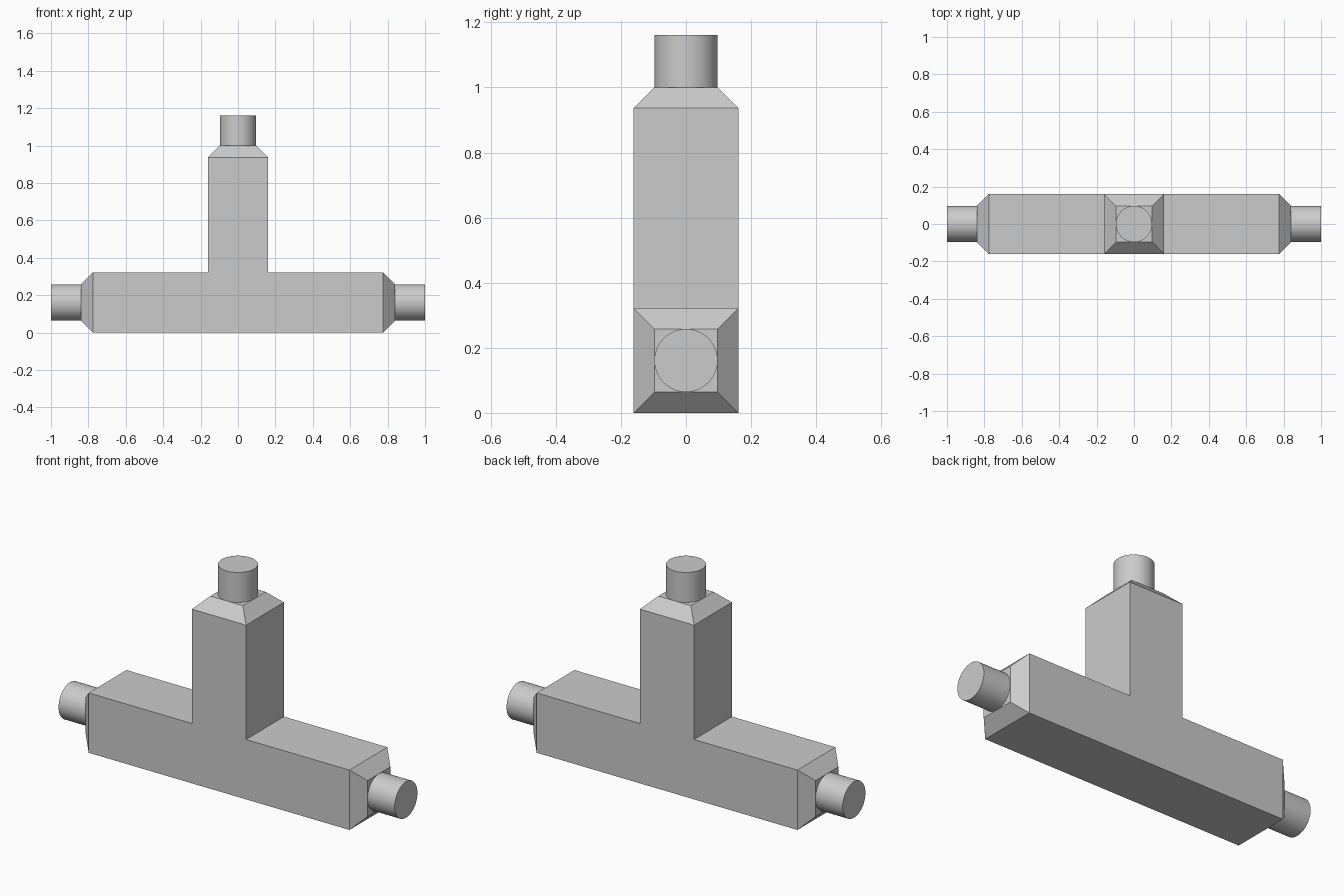
import bpy
import bmesh
import math
from mathutils import Matrix, Vector

cube = bpy.data.objects.get("Cube")
if cube:
    bpy.data.objects.remove(cube, do_unlink=True)

HALF = 0.161       # half width of the square body, and height of its axis
SHOULDER = 0.776   # distance from the hub to the start of the taper
NECK = 0.839       # distance from the hub to the end of the taper
TIP = 1.0          # distance from the hub to the end of a stub
RADIUS = 0.097     # stub radius, and half width of the taper's end
HUB = Vector((0, 0, HALF))
ARMS = {"left": Vector((1, 0, 0)), "right": Vector((-1, 0, 0)), "top": Vector((0, 0, 1))}

grey = bpy.data.materials.new("light grey")
grey.use_nodes = True
grey.diffuse_color = (0.6, 0.6, 0.6, 1)
grey.node_tree.nodes["Principled BSDF"].inputs["Base Color"].default_value = (0.6, 0.6, 0.6, 1)


def add_object(name, bm):
    mesh = bpy.data.meshes.new(name)
    bm.to_mesh(mesh)
    bm.free()
    mesh.materials.append(grey)
    obj = bpy.data.objects.new(name, mesh)
    bpy.context.collection.objects.link(obj)
    return obj


def extrude_to(bm, face, axis, distance, scale=1.0):
    """Extrude a face along its arm to a distance, scaling its outline."""
    new = bmesh.ops.extrude_discrete_faces(bm, faces=[face])["faces"][0]
    for v in new.verts:
        side = v.co - axis * v.co.dot(axis)
        v.co = side * scale + axis * distance
    return new


# Tee body: a hub cube with three square arms, each ending in a taper
bm = bmesh.new()
bmesh.ops.create_cube(bm, size=HALF * 2)
for axis in ARMS.values():
    bm.normal_update()
    face = max(bm.faces, key=lambda f: f.normal.dot(axis) + f.calc_center_median().dot(axis))
    face = extrude_to(bm, face, axis, SHOULDER)
    extrude_to(bm, face, axis, NECK, RADIUS / HALF)
bmesh.ops.recalc_face_normals(bm, faces=bm.faces)
bmesh.ops.translate(bm, verts=bm.verts, vec=HUB)
add_object("tee_body", bm)

# Round stubs at the three ends
for name, axis in ARMS.items():
    bm = bmesh.new()
    turn = axis.to_track_quat("Z", "Y").to_matrix().to_4x4()
    place = Matrix.Translation(HUB + axis * (NECK + TIP) / 2) @ turn
    bmesh.ops.create_cone(bm, cap_ends=True, segments=48, radius1=RADIUS,
                          radius2=RADIUS, depth=TIP - NECK, matrix=place)
    stub = add_object(name + "_stub", bm)
    bpy.ops.object.select_all(action="DESELECT")
    stub.select_set(True)
    bpy.context.view_layer.objects.active = stub
    bpy.ops.object.shade_smooth_by_angle(angle=math.radians(40))
